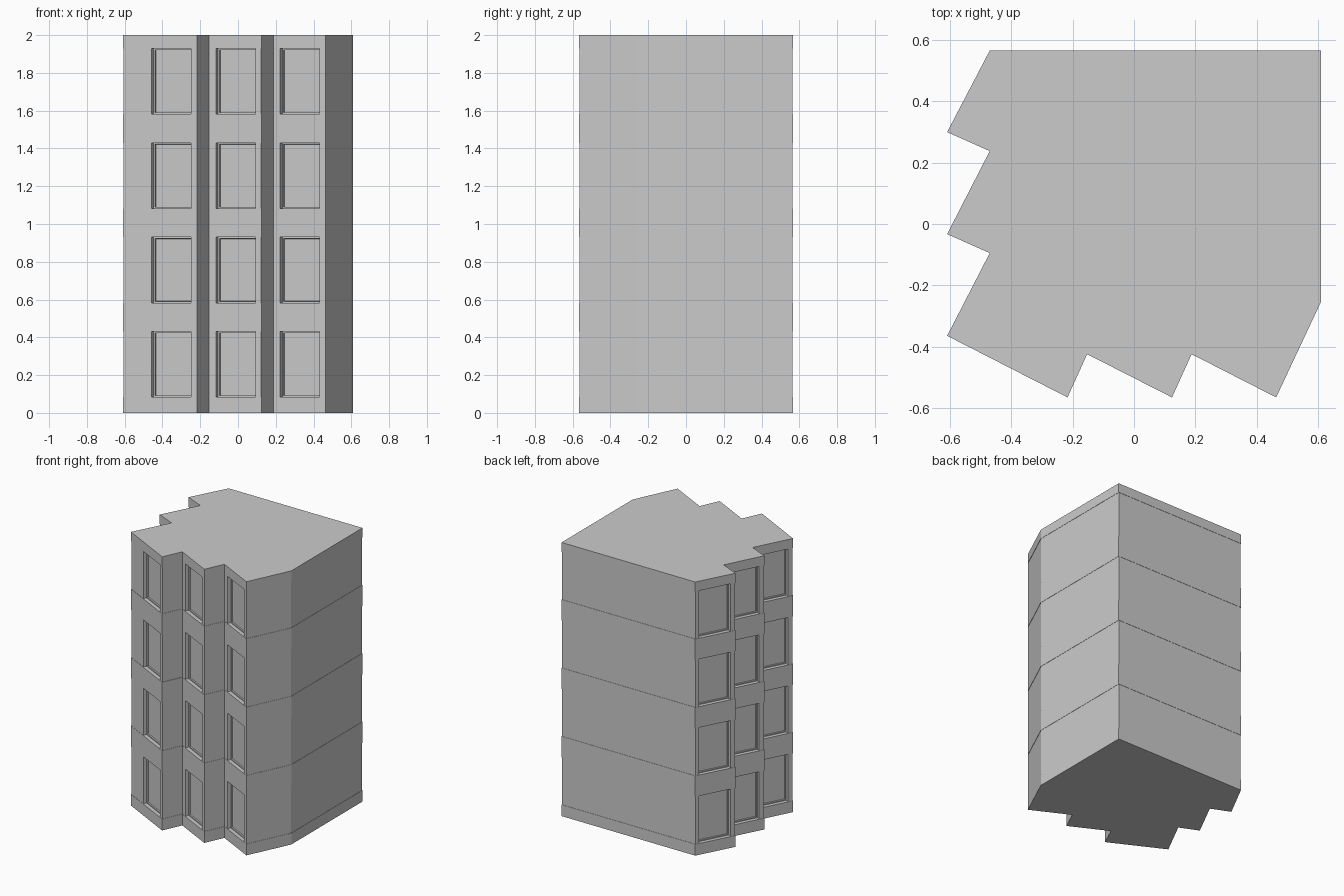
import bpy, bmesh
from mathutils import Vector

cube = bpy.data.objects.get("Cube")
if cube:
    bpy.data.objects.remove(cube, do_unlink=True)

concrete = bpy.data.materials.new("light grey concrete")
concrete.use_nodes = True
GREY = (0.6, 0.6, 0.6, 1)
concrete.diffuse_color = GREY
concrete.node_tree.nodes["Principled BSDF"].inputs["Base Color"].default_value = GREY

# Saw-toothed footprint, counter-clockwise from the front corner at -x
FOOTPRINT = [Vector(p) for p in (
    (-.61, -.365), (-.217, -.566), (-.153, -.425), (.124, -.566), (.188, -.425),
    (.464, -.566), (.61, -.255), (.61, .566), (-.471, .566), (-.61, .3),
    (-.471, .238), (-.61, -.033), (-.471, -.095))]
WINDOW_EDGES = {0, 2, 4, 8, 10, 12}
WINDOW_WIDTH, END_MARGIN, RECESS = .234, .035, .025
FLOORS, STOREY, SILL, WALL_HEIGHT, HEIGHT = 4, .5, .083, .347, 2


def edge_frame(points, i):
    """Start, end, direction and outward normal of one footprint edge."""
    a, b = points[i], points[(i + 1) % len(points)]
    d = (b - a).normalized()
    return a, b, d, Vector((d.y, -d.x))


def shrink(points, amount):
    """Move every edge of the outline inwards by the same amount."""
    result = []
    for i, p in enumerate(points):
        n1 = edge_frame(points, i - 1 if i else len(points) - 1)[3]
        n2 = edge_frame(points, i)[3]
        result.append(p - (n1 + n2) * amount / (1 + n1.dot(n2)))
    return result


def notched(points):
    """Add a window recess to each window edge; also list the recess backs."""
    outline, backs = [], []
    for i in range(len(points)):
        a, b, d, n = edge_frame(points, i)
        outline.append(a)
        if i in WINDOW_EDGES:
            # Windows on the -x side run in the opposite direction
            margin = END_MARGIN
            end = b - d * margin
            start = end - d * WINDOW_WIDTH
            backs.append(len(outline) + 1)
            outline += [start, start - n * RECESS, end - n * RECESS, end]
    return outline, backs


def prism(name, outline, z0, z1, backs=()):
    bm = bmesh.new()
    low = [bm.verts.new((p.x, p.y, z0)) for p in outline]
    high = [bm.verts.new((p.x, p.y, z1)) for p in outline]
    bm.faces.new(low[::-1])
    bm.faces.new(high)
    sides = []
    for i in range(len(outline)):
        j = (i + 1) % len(outline)
        sides.append(bm.faces.new((low[i], low[j], high[j], high[i])))
    bm.normal_update()
    # Window frames: a narrow border, then the pane set further in
    panes = [sides[i] for i in backs]
    if panes:
        bmesh.ops.inset_individual(bm, faces=panes, thickness=.011)
        bmesh.ops.inset_individual(bm, faces=panes, thickness=.0005, depth=-.01)
    mesh = bpy.data.meshes.new(name)
    bm.to_mesh(mesh)
    bm.free()
    mesh.materials.append(concrete)
    obj = bpy.data.objects.new(name, mesh)
    bpy.context.collection.objects.link(obj)


# Storey walls with windows, separated by slightly projecting floor bands
walls, backs = notched(shrink(FOOTPRINT, .002))
base = 0
for floor in range(FLOORS):
    bottom = SILL + floor * STOREY
    top = bottom + WALL_HEIGHT
    prism(f"floor_band_{floor}", FOOTPRINT, base, bottom)
    prism(f"storey_walls_{floor}", walls, bottom, top, backs)
    base = top
prism("roof_slab", FOOTPRINT, base, HEIGHT)
